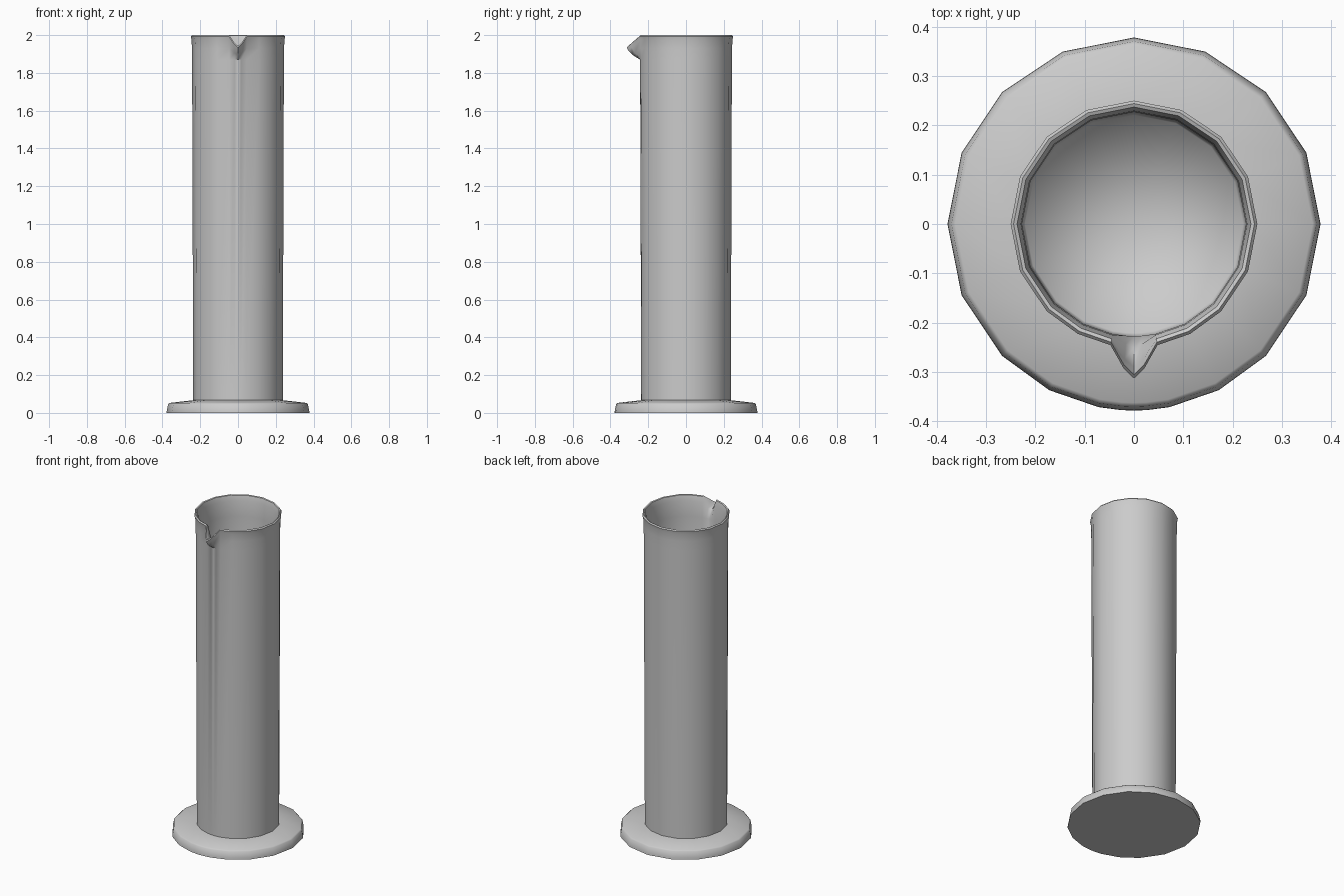
import bpy, bmesh
from math import sin, cos, radians

if "Cube" in bpy.data.objects:
    bpy.data.objects.remove(bpy.data.objects["Cube"])

# Columns around the axis, in degrees from the front (-y); finer near the spout
half = [4, 11, 27, 45, 67.5, 90, 112.5, 135, 157.5]
columns = [0] + half + [180] + [-a for a in reversed(half)]

# Profile rings: radius, height, then radius and height at the spout tip (if any)
profile = [
    (0.378, 0.0), (0.377, 0.012), (0.370, 0.047), (0.362, 0.053),   # foot
    (0.237, 0.067),                                                 # foot meets tube
    (0.243, 1.87),
    (0.244, 1.93, 0.283, 1.895),
    (0.246, 1.975, 0.306, 1.918),
    (0.250, 1.993, 0.313, 1.935),                                   # rim
    (0.244, 2.0, 0.305, 1.943),
    (0.237, 1.997, 0.290, 1.939),
    (0.229, 1.965, 0.250, 1.915),
    (0.227, 1.87),                                                  # inner wall
    (0.221, 0.072),                                                 # inner floor
]
spout_weight = {0: 1.0, 4: 0.7, -4: 0.7}


def ring_point(ring, angle):
    r, z = ring[:2]
    if len(ring) == 4:
        w = spout_weight.get(angle, 0.0)
        r += (ring[2] - r) * w
        z += (ring[3] - z) * w
    a = radians(angle)
    return (r * sin(a), -r * cos(a), z)


bm = bmesh.new()
rings = [[bm.verts.new(ring_point(p, a)) for a in columns] for p in profile]
n = len(columns)

# Skin between neighbouring rings
for low, high in zip(rings, rings[1:]):
    for i in range(n):
        j = (i + 1) % n
        bm.faces.new((low[i], low[j], high[j], high[i]))

# Underside and inner floor
bm.faces.new(rings[0])
centre = bm.verts.new((0, 0, 0.072))
for i in range(n):
    bm.faces.new((rings[-1][i], rings[-1][(i + 1) % n], centre))

bmesh.ops.recalc_face_normals(bm, faces=bm.faces)
mesh = bpy.data.meshes.new("measuring_cylinder")
bm.to_mesh(mesh)
bm.free()

cylinder = bpy.data.objects.new("measuring_cylinder", mesh)
bpy.context.collection.objects.link(cylinder)
bpy.context.view_layer.objects.active = cylinder
cylinder.select_set(True)
bpy.ops.object.shade_smooth_by_angle(angle=radians(50))

# The floor blends softly into the inner wall
first = (len(profile) - 1) * n
for edge in mesh.edges:
    if all(v >= first for v in edge.vertices):
        edge.use_edge_sharp = False
